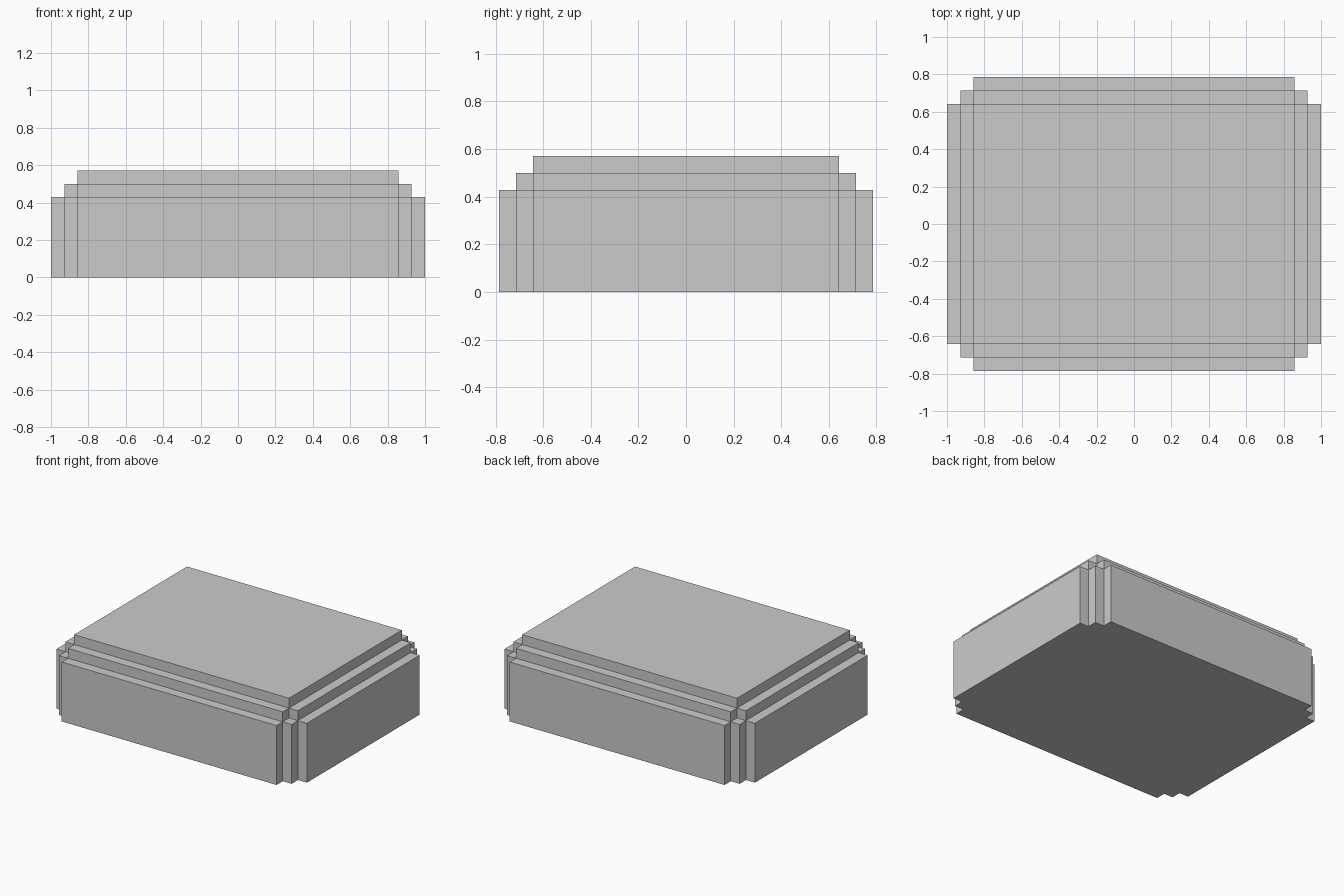
import bpy, bmesh
from mathutils import Vector

if "Cube" in bpy.data.objects:
    bpy.data.objects.remove(bpy.data.objects["Cube"])

STEP = 1 / 14                      # size of one stair step
CORE = (12 * STEP, 9 * STEP, 6 * STEP)   # half width, half depth, height


def mirrored_lines(half):
    """Grid lines of a horizontal axis: two steps out from the core, both sides."""
    side = [half + n * STEP for n in range(3)]
    return [-v for v in reversed(side)] + side


# Grid of cells whose borders are the stair steps
lines = (mirrored_lines(CORE[0]), mirrored_lines(CORE[1]),
         [0] + [CORE[2] + n * STEP for n in range(3)])


def filled(cell):
    """A cell is solid when its steps out from the core total at most two."""
    if any(not 0 <= cell[a] < len(lines[a]) - 1 for a in range(3)):
        return False
    i, j, k = cell
    return abs(i - 2) + abs(j - 2) + k <= 2


bm = bmesh.new()


def add_side(cell, axis, sign):
    """Face of a cell that looks along +axis or -axis."""
    u, v = (axis + 1) % 3, (axis + 2) % 3
    corners = []
    for du, dv in ((0, 0), (1, 0), (1, 1), (0, 1)):
        p = Vector()
        p[axis] = lines[axis][cell[axis] + (sign > 0)]
        p[u] = lines[u][cell[u] + du]
        p[v] = lines[v][cell[v] + dv]
        corners.append(bm.verts.new(p))
    bm.faces.new(corners if sign > 0 else corners[::-1])


# Outer skin only: one face wherever a solid cell meets empty space
for i in range(5):
    for j in range(5):
        for k in range(3):
            cell = (i, j, k)
            if not filled(cell):
                continue
            for axis in range(3):
                for sign in (-1, 1):
                    near = list(cell)
                    near[axis] += sign
                    if not filled(near):
                        add_side(cell, axis, sign)

# Weld the skin and merge coplanar faces
bmesh.ops.remove_doubles(bm, verts=bm.verts[:], dist=0.0001)
bmesh.ops.dissolve_limit(bm, angle_limit=0.01, verts=bm.verts[:], edges=bm.edges[:])

mesh = bpy.data.meshes.new("stepped_block")
bm.to_mesh(mesh)
bm.free()
bpy.context.collection.objects.link(bpy.data.objects.new("stepped_block", mesh))
